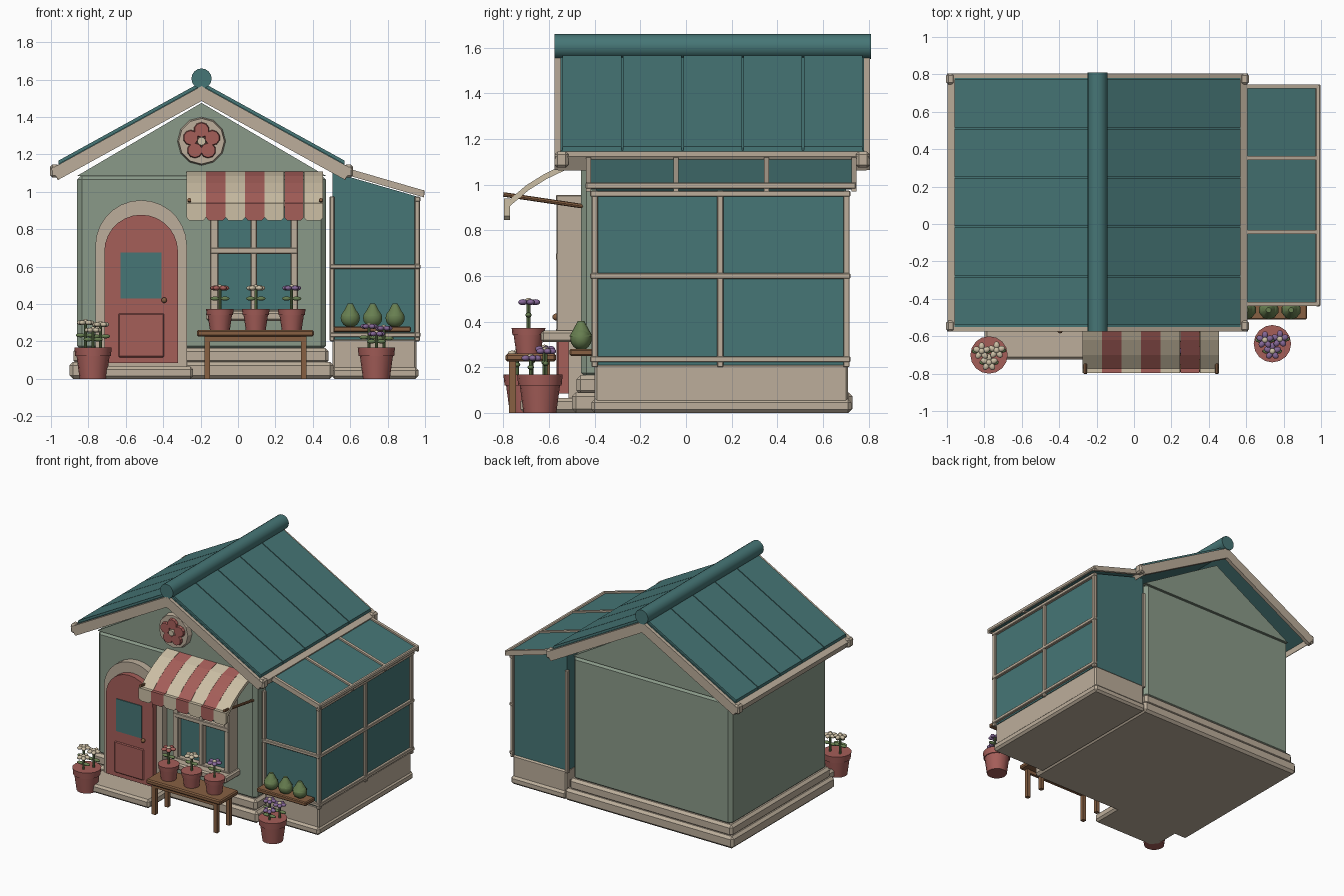
import bpy, bmesh, math
from mathutils import Vector

cube = bpy.data.objects.get("Cube")
if cube:
    bpy.data.objects.remove(cube, do_unlink=True)


def material(name, r, g, b):
    m = bpy.data.materials.new(name)
    lin = [((c / 255 + 0.055) / 1.055) ** 2.4 for c in (r, g, b)] + [1]
    m.use_nodes = True
    m.diffuse_color = lin
    m.node_tree.nodes["Principled BSDF"].inputs["Base Color"].default_value = lin
    return m


SAGE = material("sage wall", 138, 154, 137)
TRIM = material("beige trim", 188, 174, 155)
TEAL = material("teal", 70, 118, 118)
RED = material("brick red", 165, 94, 89)
BROWN = material("brown wood", 135, 96, 66)
OLIVE = material("leaf green", 103, 126, 80)
PURPLE = material("purple petals", 134, 104, 152)
CREAM = material("cream", 204, 191, 165)


def finish(name, bm, mat, smooth=False):
    bmesh.ops.recalc_face_normals(bm, faces=bm.faces)
    me = bpy.data.meshes.new(name)
    bm.to_mesh(me)
    bm.free()
    me.materials.append(mat)
    ob = bpy.data.objects.new(name, me)
    bpy.context.collection.objects.link(ob)
    if smooth:
        bpy.ops.object.select_all(action='DESELECT')
        ob.select_set(True)
        bpy.context.view_layer.objects.active = ob
        bpy.ops.object.shade_smooth_by_angle(angle=math.radians(40))
    return ob


def box(name, x, y, z, mat, bevel=0.0):
    bm = bmesh.new()
    bmesh.ops.create_cube(bm, size=1)
    for v in bm.verts:
        v.co = [a[0] + (c + 0.5) * (a[1] - a[0]) for a, c in zip((x, y, z), v.co)]
    if bevel:
        bmesh.ops.bevel(bm, geom=bm.edges[:], offset=bevel, segments=1, affect='EDGES')
    return finish(name, bm, mat)


def prism(name, pts, lo, hi, mat, axis='Y'):
    """Extrude an (x, z) outline along y, or a (y, z) outline along x."""
    bm = bmesh.new()
    co = (lambda p: (p[0], lo, p[1])) if axis == 'Y' else (lambda p: (lo, p[0], p[1]))
    face = bm.faces.new([bm.verts.new(co(p)) for p in pts])
    new = bmesh.ops.extrude_face_region(bm, geom=[face])["geom"]
    d = Vector((0, hi - lo, 0)) if axis == 'Y' else Vector((hi - lo, 0, 0))
    bmesh.ops.translate(bm, vec=d, verts=[v for v in new if isinstance(v, bmesh.types.BMVert)])
    return finish(name, bm, mat)


def rod(name, p, q, r1, mat, r2=None, seg=16, smooth=True):
    p, q = Vector(p), Vector(q)
    bm = bmesh.new()
    bmesh.ops.create_cone(bm, cap_ends=True, segments=seg, radius1=r1,
                          radius2=r1 if r2 is None else r2, depth=(q - p).length)
    ob = finish(name, bm, mat, smooth)
    ob.location = (p + q) / 2
    ob.rotation_euler = (q - p).to_track_quat('Z', 'Y').to_euler()
    return ob


def blob(name, c, size, mat, turn=0.0):
    bm = bmesh.new()
    bmesh.ops.create_uvsphere(bm, u_segments=10, v_segments=8, radius=1)
    ob = finish(name, bm, mat, True)
    ob.location, ob.scale, ob.rotation_euler = c, size, (0, 0, turn)
    return ob


# House body and stepped plinth
CX = -0.195
box("plinth_lower", (-0.9, 0.51), (-0.5, 0.73), (0, 0.09), TRIM, 0.018)
box("plinth_upper", (-0.88, 0.485), (-0.48, 0.71), (0.08, 0.165), TRIM, 0.018)
box("house_walls", (-0.86, 0.47), (-0.46, 0.69), (0.15, 1.09), SAGE, 0.025)
prism("gable", [(CX - 0.665, 1.085), (CX + 0.665, 1.085), (CX, 1.475)], -0.455, 0.685, SAGE)
box("door_step", (-0.8, -0.24), (-0.725, -0.46), (0, 0.065), TRIM, 0.015)

# Roof: underlay, seamed panels, barge boards and fascia
SLOPE = 0.55
for s in (-1, 1):
    def strip(name, top, bottom, d0, d1, y0, y1, mat, lean=0.0):
        prism(name, [(CX + s * d0, top - SLOPE * d0), (CX + s * d1, top - SLOPE * d1),
                     (CX + s * (d1 - lean), bottom - SLOPE * (d1 - lean)),
                     (CX + s * d0, bottom - SLOPE * d0)], y0, y1, mat)
    strip("roof_underlay", 1.57, 1.53, 0, 0.765, -0.55, 0.78, TEAL)
    for i in range(5):
        y = -0.54 + i * 0.264
        strip("roof_panel", 1.587, 1.56, 0, 0.765, y, y + 0.257, TEAL)
    for y0, y1 in ((-0.575, -0.543), (0.777, 0.805)):
        strip("barge_board", 1.565, 1.485, 0, 0.805, y0, y1, TRIM, 0.04)
    strip("eave_fascia", 1.565, 1.485, 0.765, 0.803, -0.56, 0.79, TRIM, 0.035)
    for y in (-0.545, 0.775):
        xe = CX + s * 0.785
        box("eave_corner", (xe - 0.025, xe + 0.025), (y - 0.03, y + 0.03), (1.075, 1.145), TRIM, 0.012)
rod("ridge_cap", (CX, -0.575, 1.605), (CX, 0.81, 1.605), 0.054, TEAL)

# Gable flower medallion
rod("medallion", (CX, -0.45, 1.27), (CX, -0.495, 1.27), 0.13, TRIM, 0.122, 12, False)
for i in range(5):
    a = math.pi / 2 + i * math.tau / 5
    px, pz = CX + 0.06 * math.cos(a), 1.27 + 0.06 * math.sin(a)
    rod("medallion_petal", (px, -0.48, pz), (px, -0.515, pz), 0.046, RED, 0.038, 10, False)
rod("medallion_centre", (CX, -0.48, 1.27), (CX, -0.525, 1.27), 0.026, CREAM, 0.022, 10)


# Arched door
def arch(x, r, z0, spring):
    curve = [(x + r * math.cos(math.pi * i / 14), spring + r * math.sin(math.pi * i / 14))
             for i in range(15)]
    return [(x - r, z0), (x + r, z0)] + curve


prism("door_surround", arch(-0.518, 0.245, 0.06, 0.71), -0.515, -0.45, TRIM)
prism("door", arch(-0.518, 0.197, 0.085, 0.68), -0.56, -0.5, RED)
box("door_window", (-0.627, -0.41), (-0.566, -0.55), (0.43, 0.675), TEAL)
box("door_panel", (-0.64, -0.395), (-0.568, -0.55), (0.115, 0.35), RED, 0.006)
blob("door_knob", (-0.395, -0.57, 0.42), (0.015, 0.015, 0.015), BROWN)

# Front window
box("window_glass", (-0.13, 0.3), (-0.53, -0.45), (0.34, 0.93), TEAL)
for x0, x1 in ((-0.15, -0.105), (0.068, 0.102), (0.28, 0.32)):
    box("window_upright", (x0, x1), (-0.568, -0.45), (0.33, 0.955), TRIM, 0.005)
for z0, z1 in ((0.33, 0.37), (0.668, 0.702), (0.915, 0.955)):
    box("window_rail", (-0.15, 0.32), (-0.57, -0.45), (z0, z1), TRIM, 0.005)
box("window_sill", (-0.17, 0.34), (-0.635, -0.45), (0.31, 0.36), TRIM, 0.01)

# Striped awning with valance and support arms
top = [(-0.455, 1.108), (-0.54, 1.085), (-0.62, 1.047), (-0.7, 0.997), (-0.785, 0.925)]
section = top + [(y + 0.01, z - 0.022) for y, z in reversed(top)]
for i in range(7):
    x0 = -0.275 + i * 0.1045
    x1 = x0 + 0.1035
    mat = RED if i % 2 else CREAM
    prism("awning_stripe", section, x0, x1, mat, 'X')
    prism("awning_valance", [(x0, 0.94), (x1, 0.94), (x1, 0.862), (x1 - 0.016, 0.845),
                             (x0 + 0.016, 0.845), (x0, 0.862)], -0.797, -0.772, mat)
for x in (-0.26, 0.443):
    rod("awning_arm", (x, -0.8, 0.957), (x, -0.45, 0.905), 0.01, BROWN, seg=8)


# Potted flowers
def pot(x, y, z, r, h):
    rod("pot", (x, y, z), (x, y, z + h * 0.8), r * 0.72, RED, r * 0.9)
    rod("pot_rim", (x, y, z + h * 0.72), (x, y, z + h), r * 0.95, RED, r)


def flower(x, y, z0, z1, mat, r=0.05, leaf=0.026):
    rod("flower_stem", (x, y, z0), (x, y, z1), 0.008, OLIVE, seg=8)
    for s in (-1, 1):
        blob("leaf", (x + s * 0.027, y, z0 + (z1 - z0) * 0.55), (leaf, 0.014, 0.011), OLIVE)
    for i in range(5):
        a = i * math.tau / 5 + 0.3
        blob("petal", (x + r * 0.6 * math.cos(a), y + r * 0.6 * math.sin(a), z1),
             (r * 0.45, r * 0.36, 0.013), mat, a)
    blob("flower_centre", (x, y, z1 + 0.006), (0.016, 0.016, 0.013), CREAM)


for x, mat in ((-0.097, RED), (0.095, CREAM), (0.287, PURPLE)):
    pot(x, -0.69, 0.26, 0.074, 0.112)
    flower(x, -0.69, 0.36, 0.485, mat)
for x, y, h, mat in ((-0.775, -0.7, 0.3, CREAM), (0.74, -0.64, 0.28, PURPLE)):
    pot(x, y, 0, 0.1, 0.168)
    for dx, dy, dz in ((-0.04, 0.02, 0), (0.04, 0.025, -0.01), (0.0, -0.04, -0.04)):
        flower(x + dx, y + dy, 0.15, h + dz, mat, 0.045)

# Flower bench
box("bench_top", (-0.22, 0.405), (-0.79, -0.57), (0.225, 0.26), BROWN, 0.008)
for y in (-0.76, -0.61):
    box("bench_rail", (-0.175, 0.36), (y - 0.01, y + 0.01), (0.2, 0.23), BROWN)
    for x in (-0.165, 0.352):
        box("bench_leg", (x - 0.015, x + 0.015), (y - 0.015, y + 0.015), (0, 0.23), BROWN)

# Greenhouse: base, glazing and lean-to roof
box("greenhouse_base_lip", (0.5, 0.965), (-0.415, 0.725), (0, 0.06), TRIM, 0.015)
box("greenhouse_base", (0.505, 0.955), (-0.4, 0.71), (0.03, 0.215), TRIM, 0.01)
prism("greenhouse_glass", [(0.505, 0.21), (0.955, 0.21), (0.955, 0.975), (0.505, 1.105)],
      -0.395, 0.7, TEAL)


def eave_z(x):
    return 1.115 - 0.29 * (x - 0.58)


prism("greenhouse_roof", [(0.56, eave_z(0.56)), (0.985, eave_z(0.985)),
                          (0.985, eave_z(0.985) - 0.02), (0.56, eave_z(0.56) - 0.02)],
      -0.43, 0.74, TEAL)
for y in (-0.428, -0.043, 0.352, 0.735):
    prism("roof_rafter", [(0.57, eave_z(0.57) + 0.012), (0.995, eave_z(0.995) + 0.012),
                          (0.995, eave_z(0.995) - 0.025), (0.57, eave_z(0.57) - 0.025)],
          y - 0.011, y + 0.011, TRIM)
box("greenhouse_eave", (0.97, 0.998), (-0.44, 0.747), (0.98, 1.01), TRIM, 0.006)
for y in (-0.4, 0.15, 0.703):
    box("side_post", (0.945, 0.972), (y - 0.014, y + 0.014), (0.2, 0.975), TRIM, 0.004)
for z in (0.235, 0.6, 0.96):
    box("side_rail", (0.945, 0.975), (-0.42, 0.72), (z - 0.013, z + 0.013), TRIM, 0.004)
for y in (-0.4, 0.703):
    box("inner_post", (0.49, 0.515), (y - 0.014, y + 0.014), (0.2, 0.975), TRIM, 0.004)
for z in (0.235, 0.6):
    box("front_rail", (0.49, 0.975), (-0.418, -0.39), (z - 0.012, z + 0.012), TRIM, 0.004)

# Planter shelf with shrubs
box("planter_shelf", (0.51, 0.925), (-0.51, -0.4), (0.25, 0.28), BROWN, 0.006)
for x in (0.6, 0.72, 0.84):
    blob("shrub", (x, -0.46, 0.325), (0.054, 0.047, 0.05), OLIVE)
    rod("shrub_tip", (x, -0.46, 0.335), (x, -0.46, 0.402), 0.051, OLIVE, 0.014, 10)
